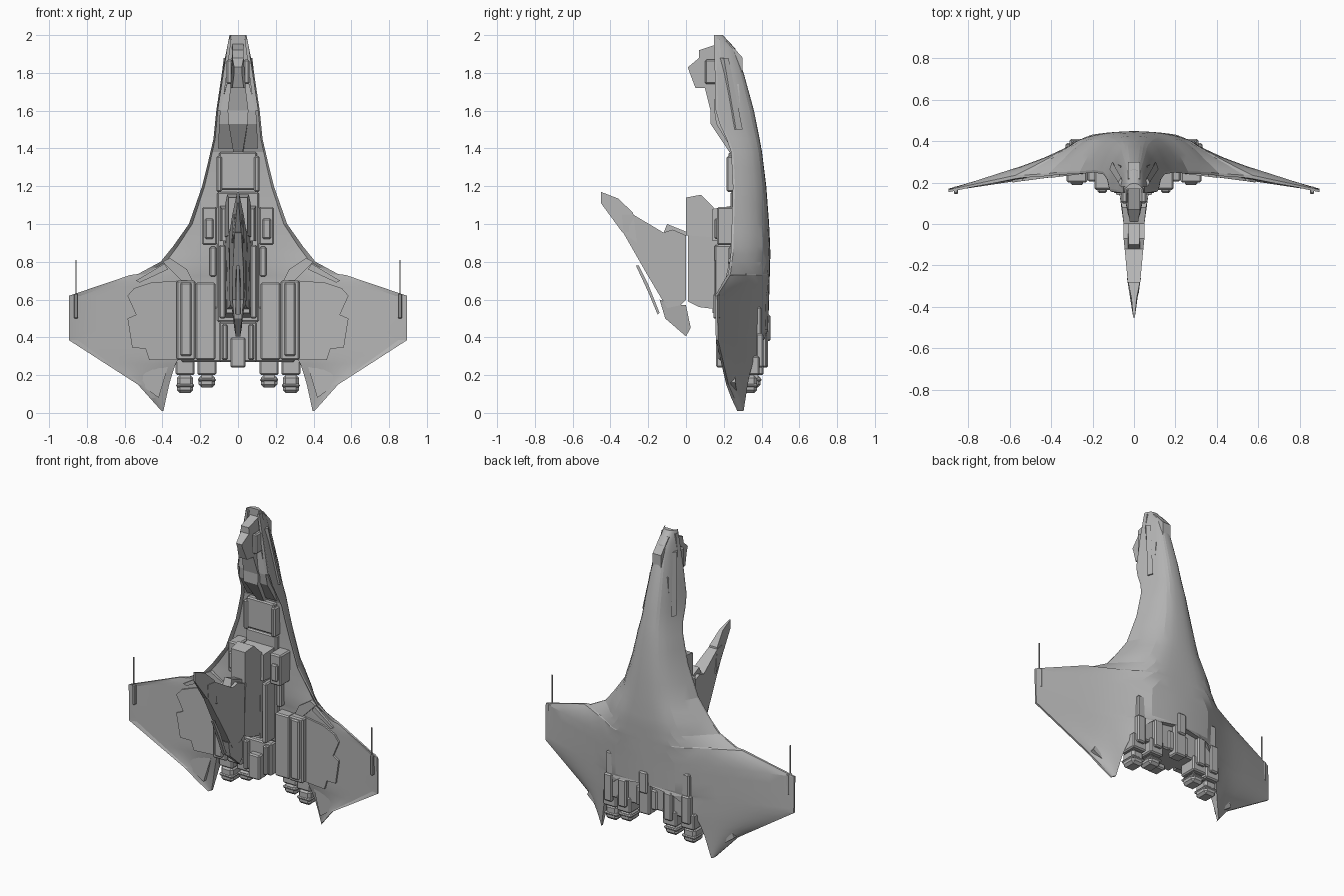
import bpy, bmesh, math

grey = bpy.data.materials.new("hull_grey")
grey.diffuse_color = (0.46, 0.46, 0.46, 1)


def interp(table, v):
    """Piecewise linear lookup in (key, value) pairs."""
    if v <= table[0][0]:
        return table[0][1]
    for (a, p), (b, q) in zip(table, table[1:]):
        if v <= b:
            return p + (q - p) * (v - a) / (b - a)
    return table[-1][1]


def make(name, verts, faces, mirror=False, bevel=0.0):
    me = bpy.data.meshes.new(name)
    me.from_pydata(verts, [], faces)
    bm = bmesh.new()
    bm.from_mesh(me)
    bmesh.ops.remove_doubles(bm, verts=bm.verts, dist=1e-5)
    bmesh.ops.recalc_face_normals(bm, faces=bm.faces)
    bm.to_mesh(me)
    bm.free()
    me.materials.append(grey)
    ob = bpy.data.objects.new(name, me)
    bpy.context.collection.objects.link(ob)
    if bevel:
        b = ob.modifiers.new("chamfer", 'BEVEL')
        b.width, b.segments = bevel, 1
    if mirror:
        m = ob.modifiers.new("mirror", 'MIRROR')
        m.use_clip = True
    return ob


def extrude(name, a, b, mirror=False, bevel=0.0):
    """Solid between two matching loops of points."""
    n = len(a)
    faces = [tuple(range(n)), tuple(range(2 * n - 1, n - 1, -1))]
    faces += [(i, (i + 1) % n, n + (i + 1) % n, n + i) for i in range(n)]
    return make(name, a + b, faces, mirror, bevel)


def box(name, x, y, z, mirror=False, bevel=0.008):
    a = [(x[0], y[0], z[0]), (x[1], y[0], z[0]), (x[1], y[0], z[1]), (x[0], y[0], z[1])]
    return extrude(name, a, [(p[0], y[1], p[2]) for p in a], mirror, bevel)


def side_prism(name, pts):
    """Centred solid from (y, z, half_width) points."""
    return extrude(name, [(-w, y, z) for y, z, w in pts], [(w, y, z) for y, z, w in pts])


# Hull curves: half width, inner cut-out, ridge, edge and wing section
WIDTH = [(.01, .405), (.15, .53), (.385, .895), (.62, .895), (.73, .57), (.735, .53), (.80, .41),
         (.88, .345), (1.0, .26), (1.2, .19), (1.3, .165), (1.45, .13), (1.6, .115), (1.8, .085),
         (1.95, .055), (2.0, .045)]
INNER = [(.01, .395), (.17, .36), (.26, .33), (.34, .28), (.41, .2), (.44, 0)]
RIDGE = [(.01, .41), (.3, .43), (.6, .44), (.85, .447), (1.0, .44), (1.2, .425), (1.4, .40),
         (1.6, .36), (1.8, .305), (1.93, .26), (2.0, .195)]
EDGE = [(.01, .285), (.15, .225), (.385, .17), (.62, .165), (.73, .235), (.85, .25), (1.2, .26),
        (1.4, .25), (1.53, .19), (1.6, .17), (2.0, .16)]
SECTION = [(0, .447), (.12, .445), (.2, .437), (.27, .41), (.35, .36), (.5, .30), (.9, .175)]
FRONT = [(0, .27), (.15, .27), (.3, .25), (.5, .225), (.9, .163)]


def hull_back(x, z, t):
    w = interp(WIDTH, z)
    shift = interp(RIDGE, z) - .447
    over = interp(SECTION, w) + shift - interp(EDGE, z)
    return interp(SECTION, x) + shift - over * t ** 3


def hull_front(x, z, back):
    k = min(1, max(0, (z - .7) / .18))
    f = interp(FRONT, x) * (1 - k) + (interp(EDGE, z) + .008) * k
    f = min(f, back - .012)
    s = min(1, z / .28)
    return f * s + (back - .012) * (1 - s)


# Main hull and wings as one lofted shell
rows = [.01, .08, .15, .21, .26, .3, .34, .385, .41, .44, .5, .56, .62, .66, .7, .73, .735, .77, .8,
        .84, .88, .94, 1, 1.1, 1.2, 1.3, 1.38, 1.45, 1.53, 1.6, 1.7, 1.8, 1.88, 1.93, 1.97, 2]
cols = [0, .12, .24, .36, .48, .6, .72, .84, .93, 1]
back, front = [], []
for z in rows:
    for t in cols:
        i, w = interp(INNER, z), interp(WIDTH, z)
        x = i + (w - i) * t
        y = hull_back(x, z, t)
        back.append((x, y, z))
        front.append((x, hull_front(x, z, y), z))
C, N = len(cols), len(back)
faces = []
for r in range(len(rows) - 1):
    for c in range(C - 1):
        q = (r * C + c, r * C + c + 1, (r + 1) * C + c + 1, (r + 1) * C + c)
        faces += [q, tuple(N + k for k in reversed(q))]
    for c in (0, C - 1):
        if c or rows[r] < .43:
            a, b = r * C + c, (r + 1) * C + c
            faces.append((a, b, N + b, N + a))
for r in (0, len(rows) - 1):
    for c in range(C - 1):
        a = r * C + c
        faces.append((a, a + 1, N + a + 1, N + a))
hull = make("hull_and_wings", back + front, faces, mirror=True)
bpy.context.view_layer.objects.active = hull
hull.select_set(True)
bpy.ops.object.shade_smooth_by_angle(angle=math.radians(12))


def plate(name, pts, lift, depth=.03):
    """Mirrored plate of (x, z) points that follows the wing underside."""
    a = [(x, interp(FRONT, x) - lift, z) for x, z in pts]
    return extrude(name, a, [(x, y + depth, z) for x, y, z in a], True)


# Underside wing panels and strips
plate("wing_panel", [(.32, .28), (.47, .28), (.49, .34), (.56, .345), (.585, .5), (.54, .52),
                     (.585, .62), (.55, .66), (.46, .69), (.32, .70)], .012)
plate("wing_root_strip", [(.24, .70), (.30, .70), (.40, .80), (.36, .82), (.27, .76)], .015)
plate("wing_edge_strip", [(.37, .76), (.52, .69), (.54, .70), (.39, .79)], .012)
plate("wing_rear_blade", [(.36, .28), (.48, .28), (.53, .16), (.42, .08)], -.01)

# Underside boxes beside the centreline
box("bay_door_inner", (.12, .225), (.205, .30), (.28, .69), True)
box("bay_door_outer", (.225, .325), (.20, .29), (.28, .70), True)
box("bay_door_rib", (.245, .305), (.188, .25), (.30, .69), True)
box("engine_bay", (-.30, .30), (.25, .40), (.27, .56))
box("keel_rail", (.065, .10), (.15, .29), (.50, .89), True)
box("keel_side_block", (.11, .19), (.165, .28), (.89, 1.09), True)
box("keel_side_cap", (.13, .175), (.15, .19), (.92, 1.03), True)
box("belly_side_strip", (.115, .15), (.225, .29), (.72, .88), True)
box("lower_gear_block", (-.10, .10), (.20, .33), (.27, .48))
box("lower_gear_rib", (.055, .085), (.17, .22), (.28, .47), True)
box("lower_gear_core", (-.04, .04), (.16, .24), (.24, .40))
box("belly_hatch", (-.10, .10), (.225, .30), (1.18, 1.38))
box("belly_hatch_rim", (.085, .115), (.215, .28), (1.17, 1.36), True)
box("belly_core", (-.11, .11), (.235, .32), (.48, 1.17))

# Twin engine nozzles on each side
for label, x, z0, y in (("inner", .165, .135, .29), ("outer", .28, .105, .27)):
    box(label + "_engine_housing", (x - .05, x + .05), (y, y + .12), (.2, .30), True)
    box(label + "_engine_nozzle", (x - .043, x + .043), (y + .005, y + .105), (z0, .2), True, .015)
    box(label + "_engine_collar", (x - .048, x + .048), (y, y + .11), (z0 + .03, z0 + .05), True)
    box(label + "_engine_fairing", (x - .03, x + .03), (y + .10, y + .14), (.24, .42), True)
box("tail_block", (-.04, .04), (.36, .435), (.24, .53))
box("tail_block_cap", (-.03, .03), (.40, .448), (.38, .52))
box("tail_block_wing", (-.075, .075), (.34, .41), (.27, .40))

# Nose gun pod and chin fairing
side_prism("nose_pod", [(.22, 1.97, .03), (.16, 1.95, .03), (.07, 1.92, .028), (.07, 1.88, .03),
                        (.01, 1.83, .02), (.02, 1.80, .02), (.05, 1.72, .03), (.10, 1.72, .04),
                        (.13, 1.60, .055), (.13, 1.53, .05), (.23, 1.38, .025), (.30, 1.38, .03),
                        (.30, 1.88, .03)])
side_prism("chin_fairing", [(.155, 1.74, .06), (.15, 1.60, .095), (.16, 1.53, .10), (.24, 1.40, .105),
                            (.30, 1.40, .105), (.28, 1.74, .065)])
box("nose_clamp", (.03, .06), (.10, .20), (1.74, 1.87), True)
# Raised rail along each nose edge, and a slot cover on its flank
extrude("nose_rail", [(.035, .15, 1.98), (.05, .15, 1.98), (.108, .155, 1.6), (.085, .155, 1.6)],
        [(.035, .18, 1.98), (.05, .18, 1.98), (.108, .19, 1.6), (.085, .19, 1.6)], True)
extrude("flank_slot", [(.062, .225, 1.88), (.076, .2, 1.88), (.118, .265, 1.5), (.105, .3, 1.5)],
        [(.055, .20, 1.88), (.065, .18, 1.88), (.10, .25, 1.5), (.09, .28, 1.5)], True)

# Pylon between belly and fin
side_prism("pylon_head", [(0, .94, .05), (0, 1.14, .05), (.08, 1.155, .058), (.145, 1.09, .07),
                          (.145, .93, .07)])
side_prism("pylon_neck", [(.14, .91, .085), (.14, 1.08, .085), (.27, 1.10, .10), (.27, .91, .10)])
side_prism("pylon_column", [(.01, .59, .035), (.01, .94, .05), (.15, .94, .065), (.15, .55, .06),
                            (.07, .56, .045)])
side_prism("pylon_root", [(.14, .53, .06), (.14, .91, .065), (.26, .91, .08), (.26, .50, .08)])

# Swept ventral fin with leading edge blade
side_prism("fin", [(-.34, 1.05, .022), (-.28, 1.05, .03), (-.12, .955, .045), (-.07, .97, .05),
                   (0, .94, .05), (0, .60, .045), (-.03, .57, .04), (-.10, .555, .03),
                   (-.21, .74, .03), (-.33, .95, .018)])
side_prism("fin_tip", [(-.45, 1.17, .004), (-.36, 1.135, .012), (-.28, 1.06, .028),
                       (-.26, .90, .034), (-.34, .96, .016), (-.45, 1.11, .004)])
side_prism("fin_heel", [(-.14, .60, .03), (-.06, .57, .035), (0, .57, .03), (.025, .45, .02),
                        (0, .405, .012), (-.11, .50, .02)])
side_prism("fin_top_edge", [(-.12, .95, .03), (-.10, 1.0, .025), (0, .96, .03), (0, .92, .03)])
side_prism("fin_blade", [(-.265, .78, .008), (-.25, .78, .008), (-.20, .68, .014), (-.14, .53, .014),
                         (-.15, .52, .01), (-.20, .64, .01)])

# Wing tip antennas
box("antenna_mount", (.848, .868), (.145, .18), (.50, .63), True, .004)
box("antenna_rod", (.855, .861), (.149, .155), (.60, .81), True, 0)
